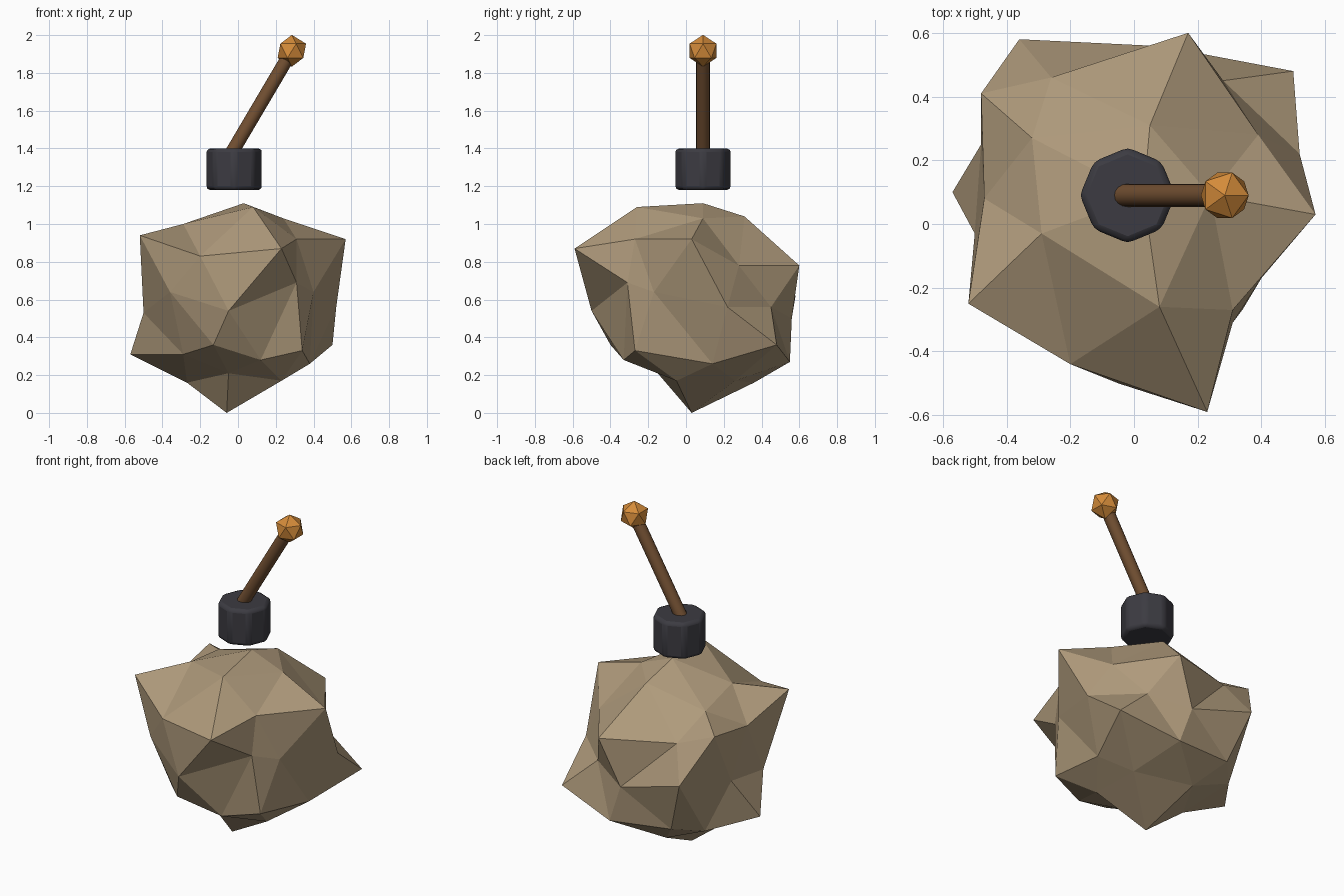
import bpy
import bmesh
import math
from mathutils import Vector

default_cube = bpy.data.objects.get("Cube")
if default_cube:
    bpy.data.objects.remove(default_cube, do_unlink=True)


def make_material(name, colour):
    material = bpy.data.materials.new(name)
    material.use_nodes = True
    material.diffuse_color = (*colour, 1)
    shader = next(n for n in material.node_tree.nodes if n.type == "BSDF_PRINCIPLED")
    shader.inputs["Base Color"].default_value = (*colour, 1)
    shader.inputs["Roughness"].default_value = 0.8
    return material


def finish(obj, name, material):
    obj.name = name
    obj.data.name = name
    obj.data.materials.clear()
    obj.data.materials.append(material)
    return obj


def add_rod(name, start, end, radius, sides, material):
    """Cylinder running from one point to another."""
    axis = end - start
    bpy.ops.mesh.primitive_cylinder_add(
        vertices=sides, radius=radius, depth=axis.length, location=(start + end) / 2,
        rotation=axis.to_track_quat("Z", "Y").to_euler())
    return finish(bpy.context.object, name, material)


def smooth(obj, angle):
    bpy.ops.object.select_all(action="DESELECT")
    obj.select_set(True)
    bpy.context.view_layer.objects.active = obj
    bpy.ops.object.shade_smooth_by_angle(angle=math.radians(angle))


stone = make_material("tan stone", (0.43, 0.325, 0.2))
iron = make_material("dark iron", (0.045, 0.044, 0.054))
wood = make_material("brown wood", (0.17, 0.08, 0.032))
ember = make_material("amber", (0.66, 0.26, 0.042))

# Rock: a faceted ball whose corners are pulled in and out, ring by ring from
# the crown down, each ring anticlockwise from +x, in hundredths of a unit
crown = [(3, 9, 111)]
shoulder = [(24, 9, 103), (5, 31, 104), (-32, 27, 95), (-29, -3, 100), (8, -26, 109)]
upper_dips = [(39, 28, 78), (-26, 46, 81), (-47, 8, 83), (-20, -44, 83), (31, -27, 92)]
upper_peaks = [(57, 3, 92), (17, 60, 78), (-48, 41, 89), (-52, -25, 94), (23, -59, 87)]
waist = [(52, 22, 56), (28, 45, 56), (5, 56, 50), (-36, 58, 62), (-48, 25, 56),
         (-50, -3, 53), (-36, -33, 64), (-5, -50, 54), (31, -31, 69), (40, -17, 64)]
lower_peaks = [(50, 48, 36), (-25, 50, 30), (-57, 10, 31), (-13, -40, 36), (34, -27, 33)]
lower_dips = [(38, 14, 26), (13, 55, 27), (-38, 36, 27), (-29, -22, 31), (12, -33, 28)]
underside = [(22, 26, 17), (-12, 36, 16), (-27, 10, 16), (-5, -15, 21), (23, -5, 17)]
foot = [(-6, 3, 0)]
rings = (crown + shoulder + upper_dips + upper_peaks + waist
         + lower_peaks + lower_dips + underside + foot)


def ring_order(vert):
    turn = (math.atan2(vert.co.y, vert.co.x) + 0.1) % math.tau
    return (-round(vert.co.z, 2), turn)


bm = bmesh.new()
bmesh.ops.create_icosphere(bm, subdivisions=2, radius=1)
corners = sorted(bm.verts, key=ring_order)
for vert, place in zip(corners, rings):
    vert.co = Vector(place) / 100
bmesh.ops.recalc_face_normals(bm, faces=bm.faces)
rock_mesh = bpy.data.meshes.new("rock")
bm.to_mesh(rock_mesh)
bm.free()
rock = bpy.data.objects.new("rock", rock_mesh)
bpy.context.collection.objects.link(rock)
finish(rock, "rock", stone)

# Octagonal collar with softened edges, hovering over the rock
hub = Vector((-0.02, 0.09, 1.4))
collar = add_rod("collar", hub - Vector((0, 0, 0.22)), hub, 0.15, 8, iron)
bevel = collar.modifiers.new("soft edges", "BEVEL")
bevel.width = 0.02
bevel.segments = 2
bevel.limit_method = "ANGLE"
smooth(collar, 30)

# Tilted handle and the faceted knob at its tip
tip = Vector((0.285, 0.09, 1.917))
lean = (tip - hub).normalized()
handle = add_rod("handle", hub - lean * 0.02, tip, 0.036, 16, wood)
smooth(handle, 40)
bpy.ops.mesh.primitive_ico_sphere_add(subdivisions=1, radius=0.084, location=tip)
finish(bpy.context.object, "knob", ember)
